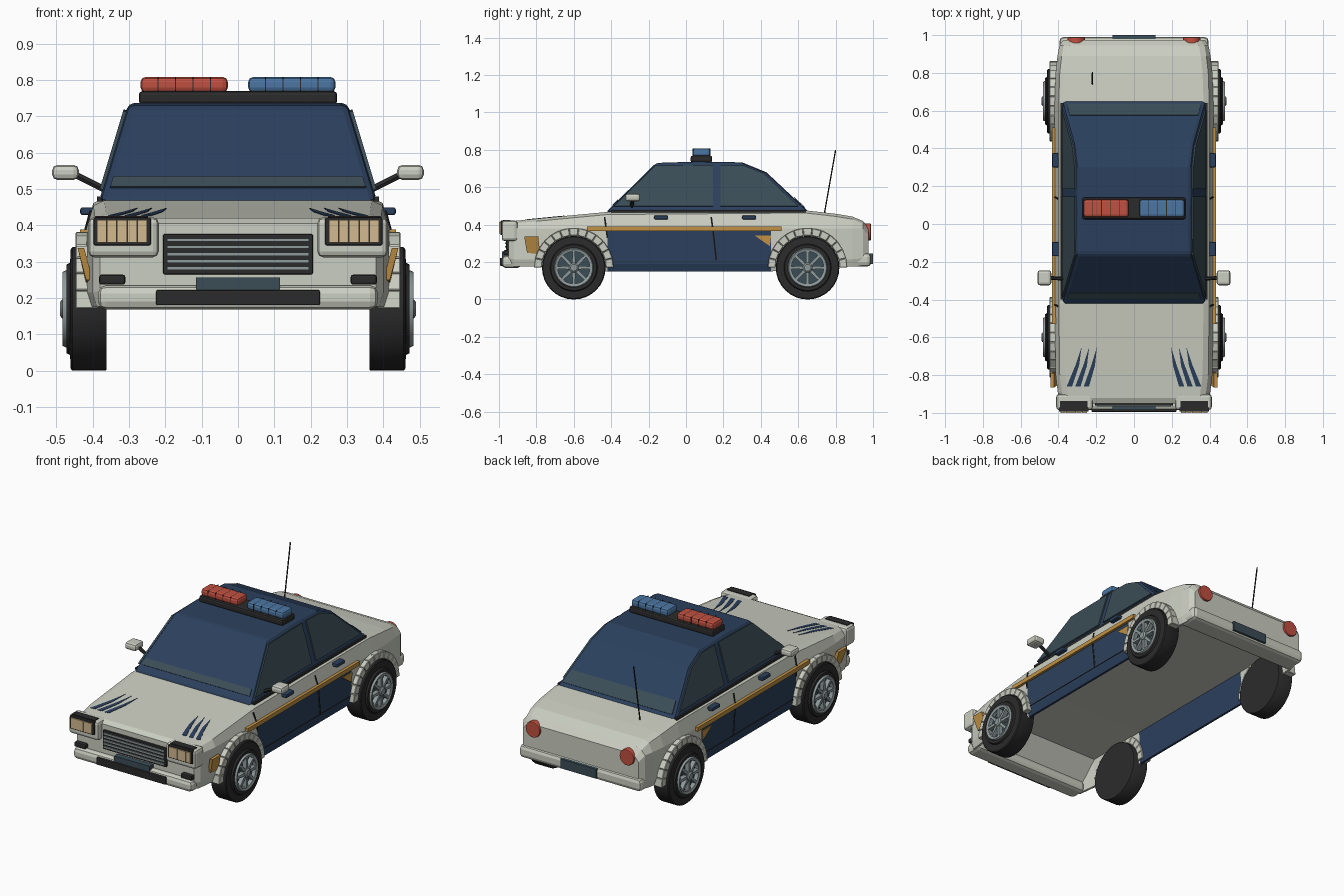
import bpy, bmesh
from math import sin, cos, pi, radians
from mathutils import Vector

cube = bpy.data.objects.get("Cube")
if cube:
    bpy.data.objects.remove(cube)


def material(name, r, g, b):
    m = bpy.data.materials.new(name)
    m.use_nodes = True
    m.diffuse_color = (r, g, b, 1)
    m.node_tree.nodes["Principled BSDF"].inputs["Base Color"].default_value = (r, g, b, 1)
    return m


WHITE = material("body_white", .60, .62, .54)
NAVY = material("navy_blue", .024, .051, .110)
GLASS = material("slate_glass", .043, .073, .093)
BLACK = material("rubber_black", .024, .024, .025)
GOLD = material("stripe_gold", .54, .29, .06)
CREAM = material("lamp_cream", .65, .49, .28)
RED = material("signal_red", .53, .08, .052)
BLUE = material("signal_blue", .07, .18, .36)
GREY = material("rim_grey", .28, .33, .33)


def build(name, verts, faces, mat, bevel=0, mirror=False, smooth=False, segments=2):
    bm = bmesh.new()
    vs = [bm.verts.new(v) for v in verts]
    for f in faces:
        bm.faces.new([vs[i] for i in f])
    bmesh.ops.remove_doubles(bm, verts=bm.verts, dist=1e-5)
    bmesh.ops.recalc_face_normals(bm, faces=bm.faces)
    mesh = bpy.data.meshes.new(name)
    bm.to_mesh(mesh)
    bm.free()
    mesh.materials.append(mat)
    if smooth:
        mesh.shade_smooth()
        mesh.set_sharp_from_angle(angle=radians(35))
    ob = bpy.data.objects.new(name, mesh)
    bpy.context.collection.objects.link(ob)
    if bevel:
        b = ob.modifiers.new("bevel", "BEVEL")
        b.width, b.segments = bevel, segments
    if mirror:
        ob.modifiers.new("mirror", "MIRROR")
    return ob


def loft(name, rings, mat, **kw):
    n, m = len(rings[0]), len(rings)
    verts = [p for r in rings for p in r]
    faces = [(i * n + j, i * n + (j + 1) % n, (i + 1) * n + (j + 1) % n, (i + 1) * n + j)
             for i in range(m - 1) for j in range(n)]
    faces += [tuple(range(n)), tuple(range((m - 1) * n, m * n))]
    return build(name, verts, faces, mat, **kw)


def prism(name, pts, vec, mat, **kw):
    pts = [Vector(p) for p in pts]
    return loft(name, [pts, [p + Vector(vec) for p in pts]], mat, **kw)


def box(name, x, y, z, mat, **kw):
    pts = [(x[0], y[0], z[0]), (x[1], y[0], z[0]), (x[1], y[1], z[0]), (x[0], y[1], z[0])]
    return prism(name, pts, (0, 0, z[1] - z[0]), mat, **kw)


def rod(name, a, b, r, mat, **kw):
    a, b = Vector(a), Vector(b)
    q = (b - a).to_track_quat("Z", "Y")
    ring = [a + q @ Vector((r * cos(k * pi / 3), r * sin(k * pi / 3), 0)) for k in range(6)]
    return prism(name, ring, b - a, mat, **kw)


def lathe_x(name, profile, cy, cz, mat, n=32):
    rings = [[(x, cy + r * cos(2 * pi * k / n), cz + r * sin(2 * pi * k / n)) for k in range(n)]
             for r, x in profile]
    return loft(name, rings, mat, mirror=True, smooth=True)


# Hollow body shell: y, half width, wall bottom, floor, top
stations = [(-.95, .38, .18, .185, .405), (-.92, .40, .175, .19, .42), (-.80, .415, .175, .34, .432),
            (-.42, .42, .15, .348, .468), (.455, .42, .15, .348, .475), (.65, .42, .165, .348, .475),
            (.80, .415, .175, .348, .458), (.89, .405, .175, .34, .443), (.945, .395, .18, .20, .42),
            (.975, .375, .19, .195, .385)]
rings = []
for y, w, zb, zf, zt in stations:
    half = [(w - .03, zf), (w - .025, zb), (w - .012, zb), (w, zb + .04), (w, min(.38, zt - .04)),
            (w - .022, zt - .014), (w - .052, zt)]
    rings.append([(x, y, z) for x, z in half] + [(-x, y, z) for x, z in reversed(half)])
body = loft("body_shell", rings, WHITE)
body.data.materials.append(NAVY)
for p in body.data.polygons:
    side = abs(p.normal.x) > .7 or p.center.z < .16
    if side and p.center.z < .38 and -.42 < p.center.y < .455:
        p.material_index = 1


def cabin_w(z):
    return .38 - (z - .475) * .3


def side_x(z):
    return .42 if z < .38 else .42 - (z - .38) * .27


# Cabin with side windows and tinted bands
outline = [(-.43, .465), (-.16, .73), (.06, .737), (.30, .733), (.43, .68), (.66, .465)]
loft("cabin", [[(s * cabin_w(z), y, z) for y, z in outline] for s in (1, -1)], NAVY, bevel=.018)
windows = {"front_side_window": [(-.385, .497), (-.165, .712), (.145, .716), (.145, .497)],
           "rear_side_window": [(.185, .497), (.185, .716), (.31, .713), (.415, .672), (.60, .497)]}
for name, pts in windows.items():
    prism(name, [(cabin_w(z) - .002, y, z) for y, z in pts], (.009, 0, .003), GLASS, mirror=True)
for name, y0, slope, d, za, zb in (("windshield_band", -.42, 1.02, -1, .503, .532),
                                   ("rear_glass_band", .65, -1.073, 1, .49, .545)):
    pts = [(s * (cabin_w(z) - .02), y0 + (z - .475) * slope, z)
           for s, z in ((-1, za), (1, za), (1, zb), (-1, zb))]
    prism(name, pts, (0, d * .003, .003), GLASS)
box("belt_trim", (.372, .388), (-.40, .64), (.466, .479), BLACK, mirror=True)

# Side stripe, gold patches, door seams, handles
box("side_stripe", (.41, .435), (-.53, .51), (.365, .389), GOLD, mirror=True)
prism("front_gold_patch", [(.423, -.865, .337), (.423, -.79, .337), (.40, -.78, .24), (.40, -.85, .25)],
      (.018, 0, 0), GOLD, mirror=True)
prism("rear_gold_patch", [(.418, .365, .343), (.418, .455, .343), (.418, .448, .285)],
      (.007, 0, 0), GOLD, mirror=True)
for name, top, bottom in (("front_door_seam", (-.435, .44), (-.42, .33)),
                          ("rear_door_seam", (.135, .44), (.162, .21))):
    path = [top, (top[0] + .008, .38), bottom]
    for (ya, za), (yb, zb) in zip(path, path[1:]):
        rod(name, (side_x(za), ya, za), (side_x(zb), yb, zb), .005, BLACK, mirror=True)
for y in (-.17, .30):
    box("door_handle", (.395, .434), (y, y + .075), (.428, .449), NAVY, bevel=.006, mirror=True)
box("sill_line", (.41, .423), (-.42, .455), (.203, .207), BLACK, mirror=True)

# Wheels and segmented arches
for cy in (-.60, .65):
    cz = .17
    lathe_x("tyre", [(0, .362), (.168, .362), (.17, .365), (.17, .455), (.165, .46), (.127, .462),
                     (.122, .472), (.105, .472), (.102, .445), (0, .445)], cy, cz, BLACK)
    lathe_x("wheel_disc", [(0, .44), (.098, .44), (.098, .455), (0, .455)], cy, cz, GLASS)
    lathe_x("rim_ring", [(.086, .44), (.106, .44), (.106, .474), (.101, .483), (.086, .478), (.086, .44)],
            cy, cz, GREY)
    lathe_x("wheel_hub", [(0, .45), (.026, .45), (.026, .484), (.018, .49), (0, .49)], cy, cz, GREY, 16)
    for k in range(8):
        c, s = cos(k * pi / 4), sin(k * pi / 4)
        pts = [(.45, cy + r * c - t * s, cz + r * s + t * c)
               for r, t in ((.02, -.009), (.09, -.007), (.09, .007), (.02, .009))]
        prism("wheel_spoke", pts, (.03, 0, 0), GREY, mirror=True)
    for k in range(13):
        a, b = (k + .01) * pi / 13, (k + .99) * pi / 13
        pts = [(.385, cy + r * cos(t), cz + r * sin(t))
               for r, t in ((.172, a), (.213, a), (.213, b), (.172, b))]
        prism("arch_block", pts, (.062, 0, 0), WHITE, bevel=.003, segments=1, mirror=True)

# Bumpers, plates and grille
box("front_bumper", (-.385, .385), (-.985, -.88), (.168, .235), WHITE, bevel=.022)
box("front_bumper_strip", (-.225, .225), (-.995, -.97), (.18, .222), BLACK, bevel=.004)
box("front_plate", (-.115, .115), (-.984, -.94), (.222, .256), GLASS)
box("rear_bumper", (-.395, .395), (.86, .99), (.175, .25), WHITE, bevel=.022)
box("rear_plate", (-.115, .115), (.97, 1.0), (.19, .245), GLASS)
box("fog_lamp", (.31, .382), (-.975, -.93), (.237, .264), BLACK, bevel=.006, mirror=True)
box("grille", (-.206, .206), (-.962, -.94), (.265, .376), BLACK, bevel=.004)
for k in range(5):
    z = .277 + k * .0195
    box("grille_slat", (-.195, .195), (-.967, -.95), (z, z + .009), GREY)

# Headlights and tail lights
box("headlight_housing", (.218, .412), (-.985, -.90), (.312, .422), WHITE, bevel=.016, mirror=True)
box("headlight_top", (.247, .392), (-.978, -.938), (.41, .426), BLACK, mirror=True)
box("headlight_frame", (.24, .397), (-.993, -.97), (.345, .421), BLACK, bevel=.004, mirror=True)
for k in range(5):
    x = .25 + k * .028
    box("headlight_pane", (x, x + .0265), (-1.0, -.98), (.352, .414), CREAM, mirror=True)
disc = [(.305 + .046 * cos(k * pi / 12), .95, .36 + .046 * sin(k * pi / 12)) for k in range(24)]
prism("tail_light", disc, (0, .038, 0), RED, bevel=.004, mirror=True)

# Hood claw marks, tapering towards the cabin
for xf, xr in ((.342, .277), (.297, .237), (.252, .196)):
    pts = [(x, y, .466 + .098 * (y + .42)) for x, y in
           ((xf + .014, -.86), (xr + (xf - xr) * .35 + .011, -.75), (xr, -.65),
            (xr + (xf - xr) * .35 - .009, -.75), (xf - .014, -.86))]
    prism("hood_mark", pts, (0, 0, .005), NAVY, mirror=True)

# Mirrors and antenna
box("mirror_head", (.438, .511), (-.325, -.245), (.525, .566), WHITE, bevel=.014, mirror=True)
rod("mirror_arm", (.37, -.29, .50), (.45, -.285, .54), .010, BLACK, mirror=True)
rod("antenna", (-.22, .74, .46), (-.22, .80, .80), .004, BLACK)

# Roof light bar
box("light_bar_base", (-.273, .273), (.025, .14), (.732, .769), BLACK, bevel=.01)
for name, x0, mat in (("red_beacon", -.268, RED), ("blue_beacon", .028, BLUE)):
    box(name, (x0, x0 + .24), (.036, .13), (.765, .808), mat, bevel=.014)
    for k in range(4):
        x = x0 + .048 * (k + 1)
        box(name + "_divider", (x - .0015, x + .0015), (.035, .131), (.768, .808), BLACK)
